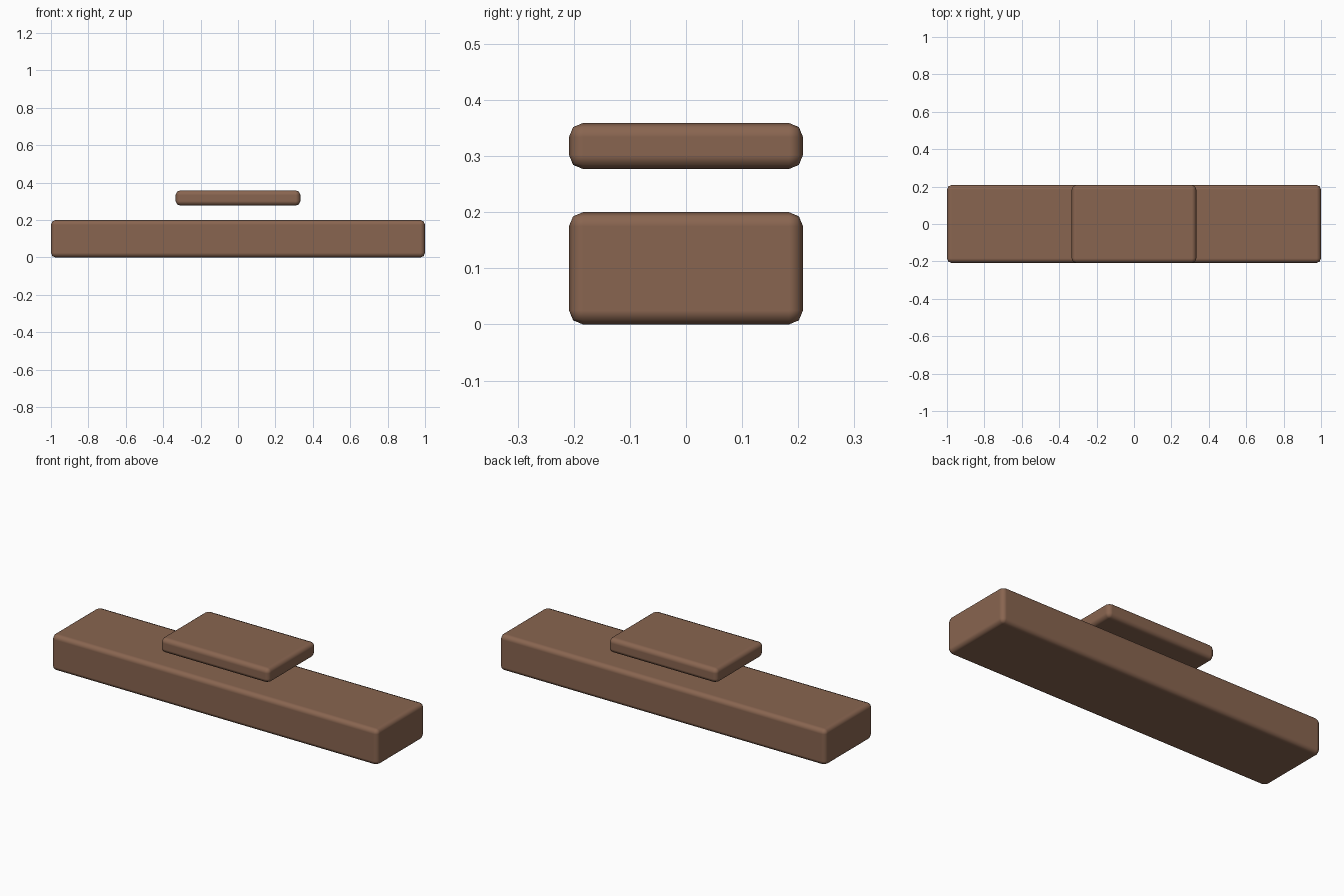
import bpy

# Remove the default cube
cube = bpy.data.objects.get("Cube")
if cube:
    bpy.data.objects.remove(cube, do_unlink=True)

# Single brown material
brown = bpy.data.materials.new("warm_brown")
brown.use_nodes = True
colour = (0.25, 0.13, 0.08, 1.0)
brown.diffuse_color = colour
brown.node_tree.nodes["Principled BSDF"].inputs["Base Color"].default_value = colour


def rounded_slab(name, size, bottom):
    """Box resting at height bottom, with softly rounded edges."""
    bpy.ops.mesh.primitive_cube_add(size=1, location=(0, 0, bottom + size[2] / 2))
    slab = bpy.context.object
    slab.name = name
    slab.scale = size
    bpy.ops.object.transform_apply(location=False, rotation=False, scale=True)
    slab.data.materials.append(brown)
    bpy.ops.object.shade_smooth()
    bevel = slab.modifiers.new("rounded_edges", 'BEVEL')
    bevel.width = 0.025
    bevel.segments = 2
    bevel.harden_normals = True
    return slab


# Long base block and the short plate floating above its middle
rounded_slab("base_block", (2.0, 0.417, 0.2), 0.0)
rounded_slab("upper_plate", (0.667, 0.417, 0.082), 0.277)
